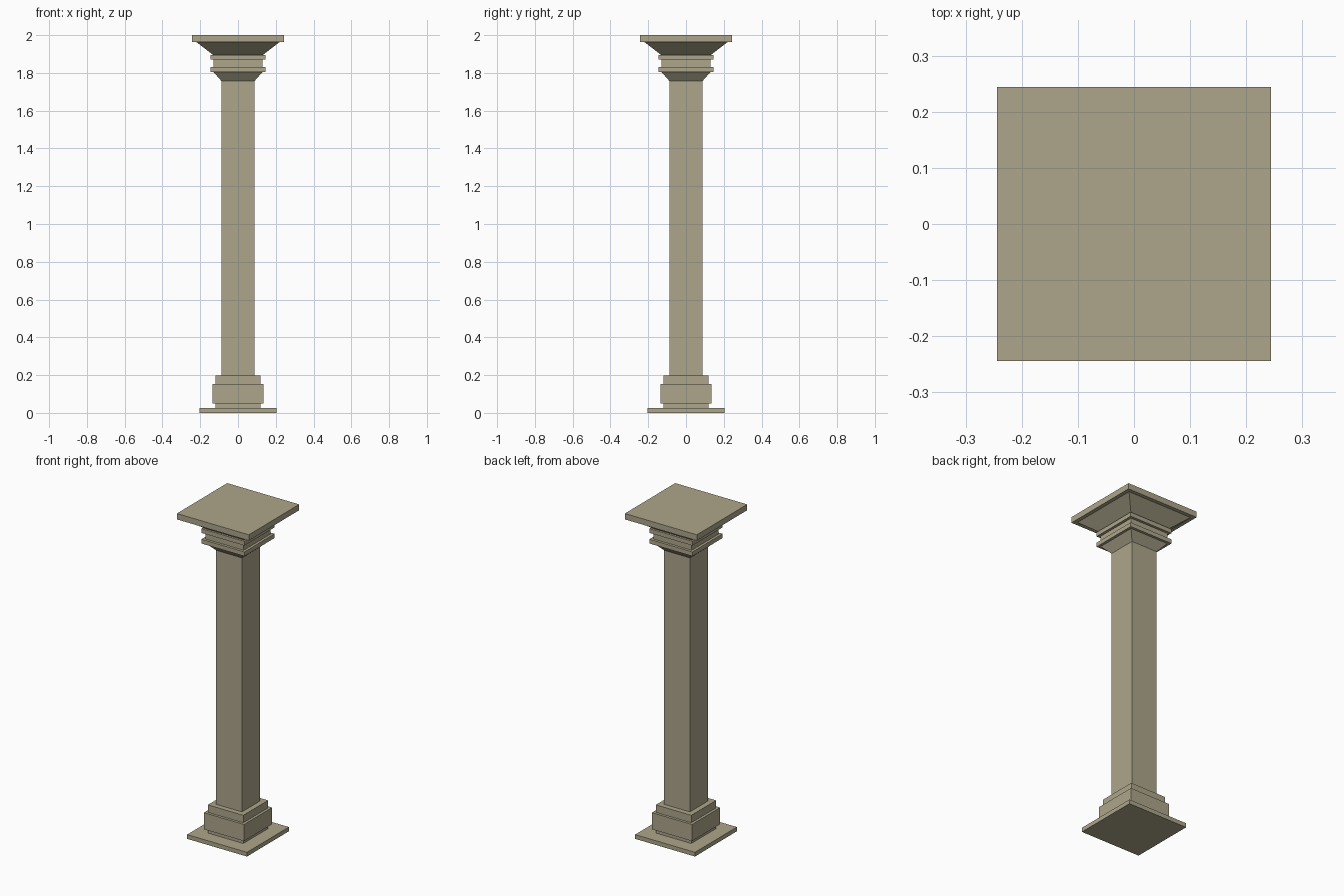
import bpy
import bmesh

if "Cube" in bpy.data.objects:
    bpy.data.objects.remove(bpy.data.objects["Cube"])

stone = bpy.data.materials.new("stone")
stone.diffuse_color = (0.42, 0.38, 0.26, 1)
stone.use_nodes = True
stone.node_tree.nodes["Principled BSDF"].inputs["Base Color"].default_value = stone.diffuse_color


def square_stack(name, profile):
    """Sweep a (half width, height) profile around a square plan."""
    bm = bmesh.new()
    rings = [[bm.verts.new((sx * h, sy * h, z))
              for sx, sy in ((-1, -1), (1, -1), (1, 1), (-1, 1))]
             for h, z in profile]
    for low, high in zip(rings, rings[1:]):
        for i in range(4):
            j = (i + 1) % 4
            bm.faces.new((low[i], low[j], high[j], high[i]))
    bm.faces.new(rings[0][::-1])
    bm.faces.new(rings[-1])
    bmesh.ops.recalc_face_normals(bm, faces=bm.faces)
    mesh = bpy.data.meshes.new(name)
    bm.to_mesh(mesh)
    bm.free()
    mesh.materials.append(stone)
    obj = bpy.data.objects.new(name, mesh)
    bpy.context.collection.objects.link(obj)
    return obj


# Stepped base: plinth, recess, wide block, upper step
square_stack("base", [
    (0.203, 0), (0.203, 0.026), (0.12, 0.026), (0.12, 0.051),
    (0.136, 0.051), (0.136, 0.153), (0.12, 0.153), (0.12, 0.199)])

# Plain square shaft
square_stack("shaft", [(0.088, 0.199), (0.088, 1.757)])

# Capital: lower flare, two bands with a neck between, upper flare, top slab
square_stack("capital", [
    (0.088, 1.757), (0.13, 1.805), (0.146, 1.805), (0.146, 1.831),
    (0.13, 1.831), (0.13, 1.87), (0.146, 1.87), (0.146, 1.896),
    (0.133, 1.896), (0.221, 1.964), (0.244, 1.964), (0.244, 2.0)])
